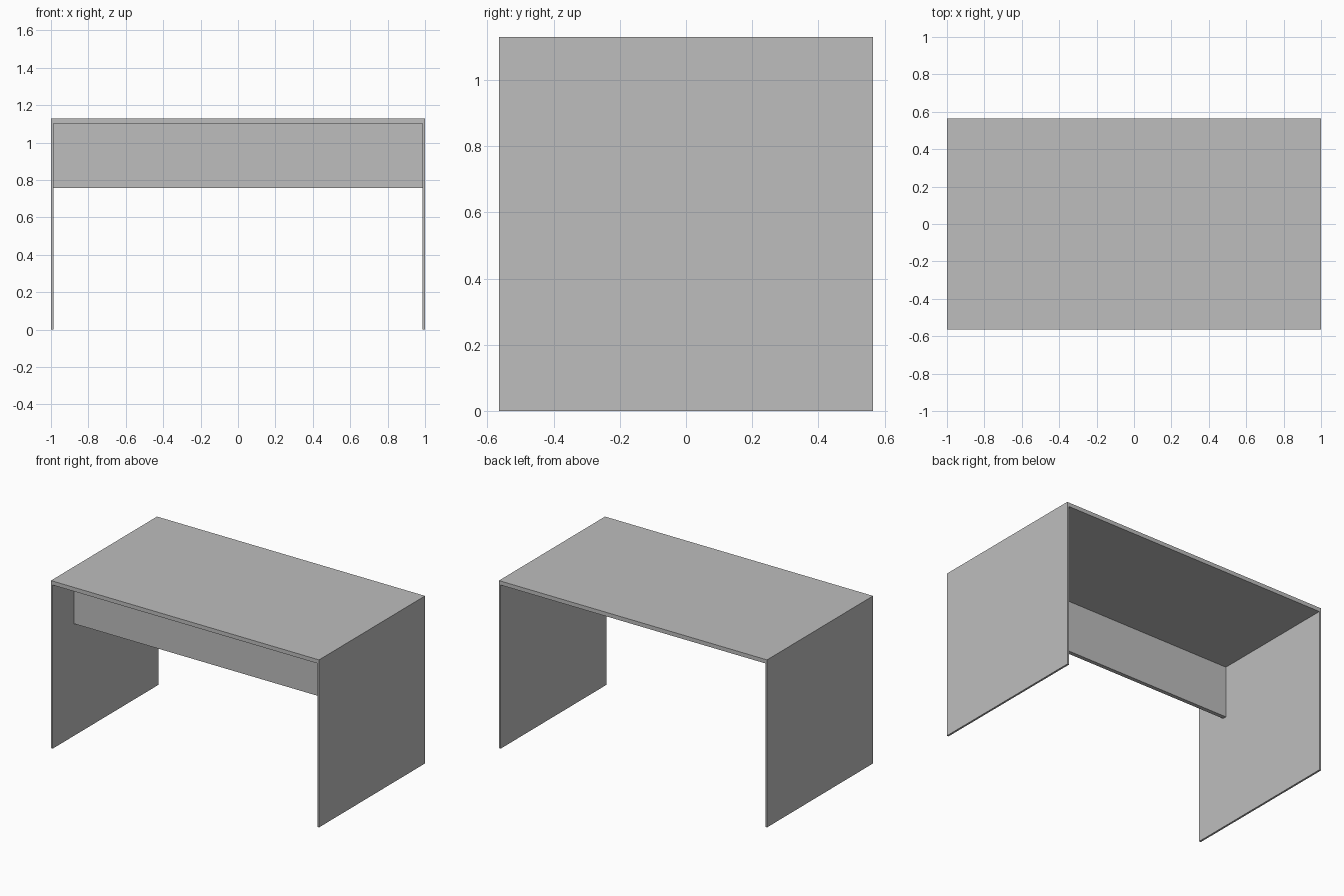
import bpy

# Remove the default object
cube = bpy.data.objects.get("Cube")
if cube:
    bpy.data.objects.remove(cube, do_unlink=True)

# Single light grey finish
GREY = (0.515, 0.515, 0.515, 1.0)
grey = bpy.data.materials.new("light_grey")
grey.use_nodes = True
grey.diffuse_color = GREY
grey.node_tree.nodes["Principled BSDF"].inputs["Base Color"].default_value = GREY

HALF_WIDTH, HALF_DEPTH, HEIGHT = 1.0, 0.565, 1.13
TOP_THICK, SIDE_THICK = 0.027, 0.013
UNDERSIDE = HEIGHT - TOP_THICK
INNER = HALF_WIDTH - SIDE_THICK


def board(name, low, high):
    """Flat board spanning two opposite corners."""
    bpy.ops.mesh.primitive_cube_add(size=1)
    obj = bpy.context.object
    obj.name = name
    obj.data.name = name
    for v in obj.data.vertices:
        v.co = [lo if c < 0 else hi for c, lo, hi in zip(v.co, low, high)]
    obj.data.materials.append(grey)
    return obj


# Desk top across the full width
board("desk_top", (-HALF_WIDTH, -HALF_DEPTH, UNDERSIDE),
      (HALF_WIDTH, HALF_DEPTH, HEIGHT))

# Thin full-depth side panels
board("left_side_panel", (INNER, -HALF_DEPTH, 0),
      (HALF_WIDTH, HALF_DEPTH, UNDERSIDE))
board("right_side_panel", (-HALF_WIDTH, -HALF_DEPTH, 0),
      (-INNER, HALF_DEPTH, UNDERSIDE))

# Set-back panel hanging below the top
board("modesty_panel", (-INNER, -0.34, 0.757), (INNER, -0.313, UNDERSIDE))
